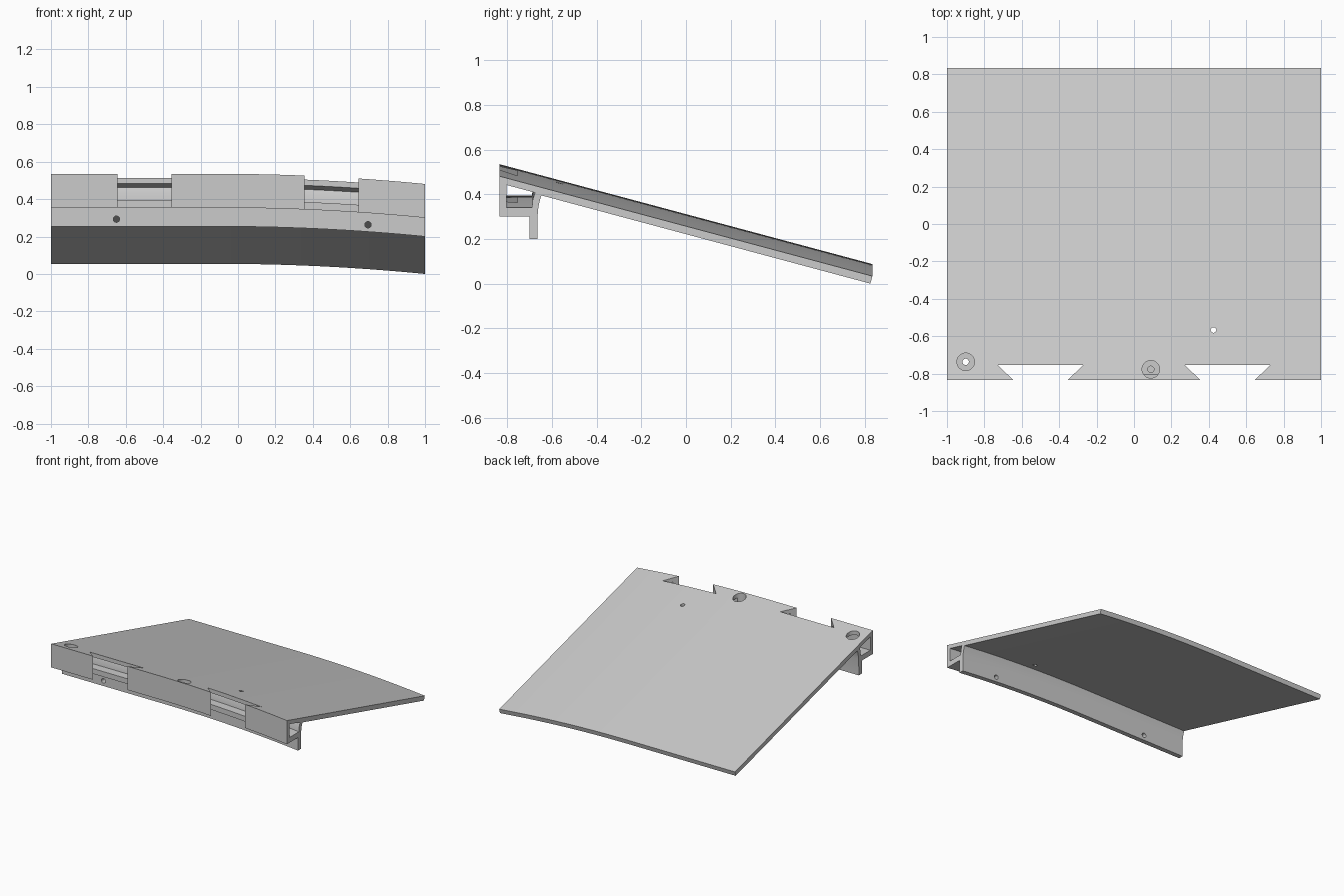
import bpy, bmesh, math
from mathutils import Matrix

if "Cube" in bpy.data.objects:
    bpy.data.objects.remove(bpy.data.objects["Cube"], do_unlink=True)

grey = bpy.data.materials.new("plain grey")
grey.use_nodes = True
GREY = (0.6, 0.6, 0.6, 1)
grey.diffuse_color = GREY
grey.node_tree.nodes["Principled BSDF"].inputs["Base Color"].default_value = GREY

SLOPE = math.tan(math.radians(15))
FRONT, BACK = -0.835, 0.835
BEND_START, BEND_DROP = -0.1, 0.054


def drop(x):
    """Downward bend of the panel towards its left end, relative to that end."""
    t = max(0, (x - BEND_START) / (1 - BEND_START))
    return BEND_DROP * (1 - t * t)


def roof(y, below=0):
    return 0.481 - SLOPE * (y - FRONT) - below


def finish(name, bm):
    bmesh.ops.recalc_face_normals(bm, faces=bm.faces)
    mesh = bpy.data.meshes.new(name)
    bm.to_mesh(mesh)
    bm.free()
    obj = bpy.data.objects.new(name, mesh)
    bpy.context.collection.objects.link(obj)
    mesh.materials.append(grey)
    return obj


def sweep(name, profile, xs):
    """Carry a side profile (y, z) along the bend."""
    bm = bmesh.new()
    rings = [[bm.verts.new((x, y, z + drop(x))) for y, z in profile] for x in xs]
    n = len(profile)
    for a, b in zip(rings, rings[1:]):
        for i in range(n):
            j = (i + 1) % n
            bm.faces.new((a[i], a[j], b[j], b[i]))
    bm.faces.new(rings[0])
    bm.faces.new(rings[-1])
    return finish(name, bm)


def cylinder(name, radius, start, length, along_y=False):
    """Round cutter rising in z, or running in y, from its start point."""
    bm = bmesh.new()
    bmesh.ops.create_cone(bm, cap_ends=True, segments=32, radius1=radius,
                          radius2=radius, depth=length,
                          matrix=Matrix.Translation((0, 0, length / 2)))
    if along_y:
        bm.transform(Matrix.Rotation(-math.pi / 2, 4, 'X'))
    bm.transform(Matrix.Translation(start))
    return finish(name, bm)


def dovetail(name, cx):
    """Notch that widens from the front edge inwards."""
    bm = bmesh.new()
    outline = [(-0.125, -0.855), (0.125, -0.855), (0.227, -0.755), (-0.227, -0.755)]
    base = bm.faces.new([bm.verts.new((cx + x, y, 0.1)) for x, y in outline])
    out = bmesh.ops.extrude_face_region(bm, geom=[base])
    tops = [v for v in out["geom"] if isinstance(v, bmesh.types.BMVert)]
    bmesh.ops.translate(bm, verts=tops, vec=(0, 0, 0.7))
    return finish(name, bm)


# Sloping panel with front box and hanging flange
SEGMENTS = 28
xs = [BEND_START + (1 - BEND_START) * i / SEGMENTS for i in range(SEGMENTS + 1)]
outer = [
    (FRONT, roof(FRONT)), (BACK, roof(BACK)), (BACK - 0.009, 0.0),
    (-0.648, roof(-0.648, 0.0357)), (-0.657, 0.365), (-0.664, 0.325),
    (-0.666, 0.2), (-0.702, 0.2), (-0.702, 0.3), (FRONT, 0.3),
]
panel = sweep("bent_panel", outer, [-1] + xs)

# Hollow channel through the front box
inner = [(-0.805, 0.34), (-0.69, 0.34), (-0.686, 0.38),
         (-0.676, roof(-0.676, 0.031)), (-0.805, roof(-0.805, 0.031))]
cutters = [sweep("channel_cutter", inner, [-1.1] + xs + [1.1])]

# Two dovetail notches in the front edge
cutters += [dovetail("notch_cutter", cx) for cx in (-0.5, 0.5)]

# Screw access holes in the top, with small holes in the channel floor
for x, y, bottom in ((-0.9, -0.737, 0.2), (0.09, -0.777, 0.375)):
    cutters.append(cylinder("access_cutter", 0.047, (x, y, 0.42), 0.3))
    cutters.append(cylinder("screw_cutter", 0.017, (x, y, bottom), 0.25))

# Small hole through the panel
cutters.append(cylinder("panel_hole_cutter", 0.015, (0.425, -0.567, 0.3), 0.4))

# Flange holes
for x, z in ((-0.65, 0.293), (0.695, 0.263)):
    cutters.append(cylinder("flange_hole_cutter", 0.017, (x, -0.73, z), 0.1, True))

# Apply every cut in turn, then remove the cutters
bpy.context.view_layer.objects.active = panel
for cutter in cutters:
    cutter.hide_render = True
    mod = panel.modifiers.new("cut", 'BOOLEAN')
    mod.operation = 'DIFFERENCE'
    mod.solver = 'EXACT'
    mod.object = cutter
    bpy.ops.object.modifier_apply(modifier=mod.name)
    bpy.data.objects.remove(cutter, do_unlink=True)

bpy.ops.object.select_all(action='DESELECT')
panel.select_set(True)
bpy.ops.object.shade_smooth_by_angle(angle=math.radians(15))
